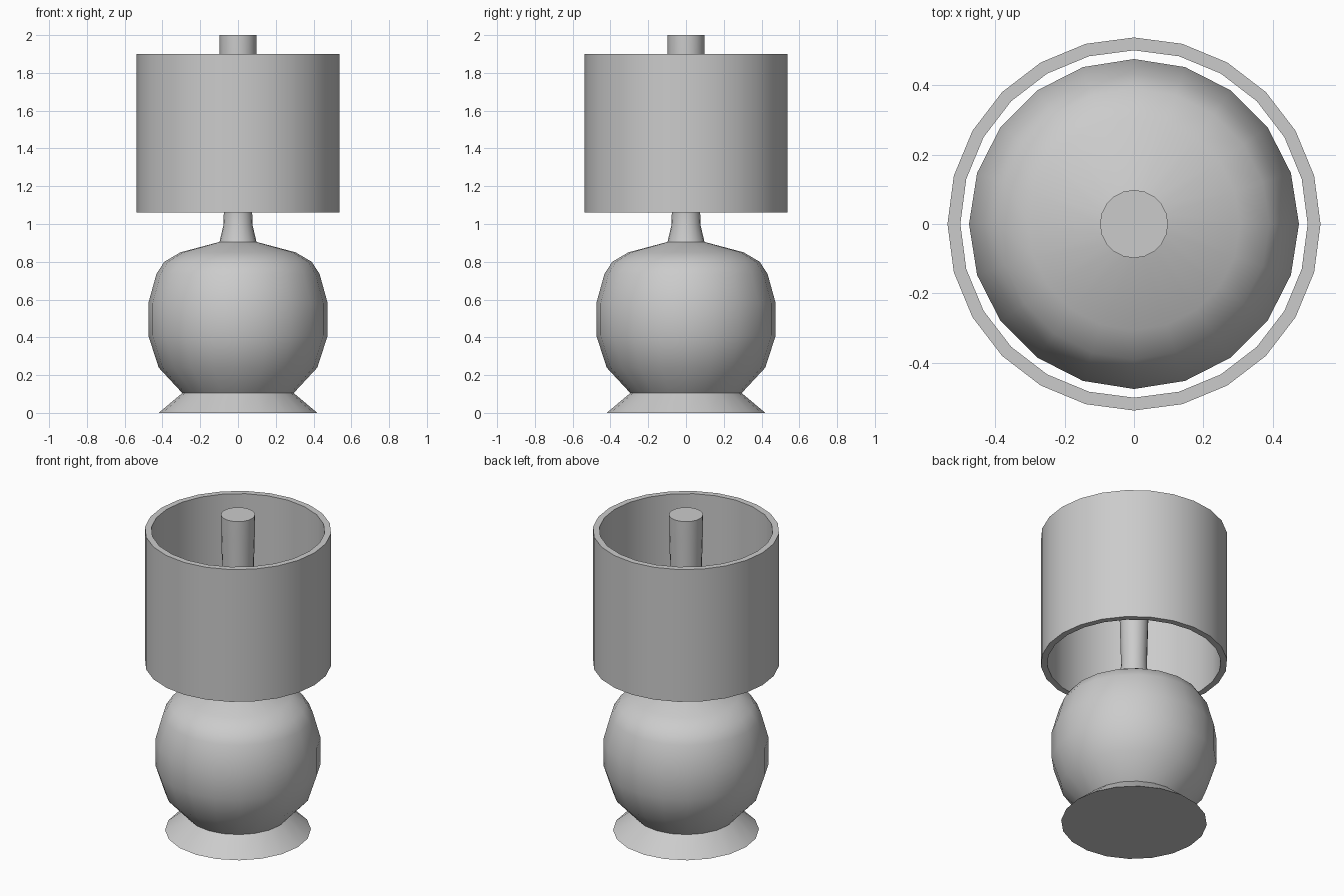
import bpy
import bmesh
import math

if "Cube" in bpy.data.objects:
    bpy.data.objects.remove(bpy.data.objects["Cube"])


def lathe(name, profile, sides, loop=False, cap_bottom=False, cap_top=False):
    """Revolve (radius, z) points, listed upwards on the outside, around z."""
    bm = bmesh.new()
    rings = []
    for r, z in profile:
        rings.append([bm.verts.new((r * math.cos(2 * math.pi * k / sides),
                                    r * math.sin(2 * math.pi * k / sides), z))
                      for k in range(sides)])
    pairs = list(zip(rings, rings[1:]))
    if loop:
        pairs.append((rings[-1], rings[0]))
    for low, high in pairs:
        for k in range(sides):
            n = (k + 1) % sides
            bm.faces.new((low[k], low[n], high[n], high[k]))
    if cap_bottom:
        bm.faces.new(rings[0][::-1])
    if cap_top:
        bm.faces.new(rings[-1])
    mesh = bpy.data.meshes.new(name)
    bm.to_mesh(mesh)
    bm.free()
    obj = bpy.data.objects.new(name, mesh)
    bpy.context.collection.objects.link(obj)
    bpy.ops.object.select_all(action='DESELECT')
    obj.select_set(True)
    bpy.context.view_layer.objects.active = obj
    bpy.ops.object.shade_smooth_by_angle(angle=math.radians(32))
    return obj


# Flared foot
lathe("foot", [(0.42, 0), (0.295, 0.105)], 20, cap_bottom=True)

# Rounded body
lathe("body", [(0.295, 0.105), (0.42, 0.24), (0.475, 0.41), (0.475, 0.58),
               (0.432, 0.735), (0.39, 0.80), (0.305, 0.85), (0.098, 0.905)], 20)

# Neck and post running up through the shade
lathe("post", [(0.098, 0.905), (0.078, 0.99), (0.075, 1.06),
               (0.097, 1.88), (0.098, 2.0)], 20, cap_top=True)

# Open drum shade with wall thickness
lathe("shade", [(0.537, 1.06), (0.537, 1.90), (0.50, 1.90), (0.50, 1.06)],
      24, loop=True)
